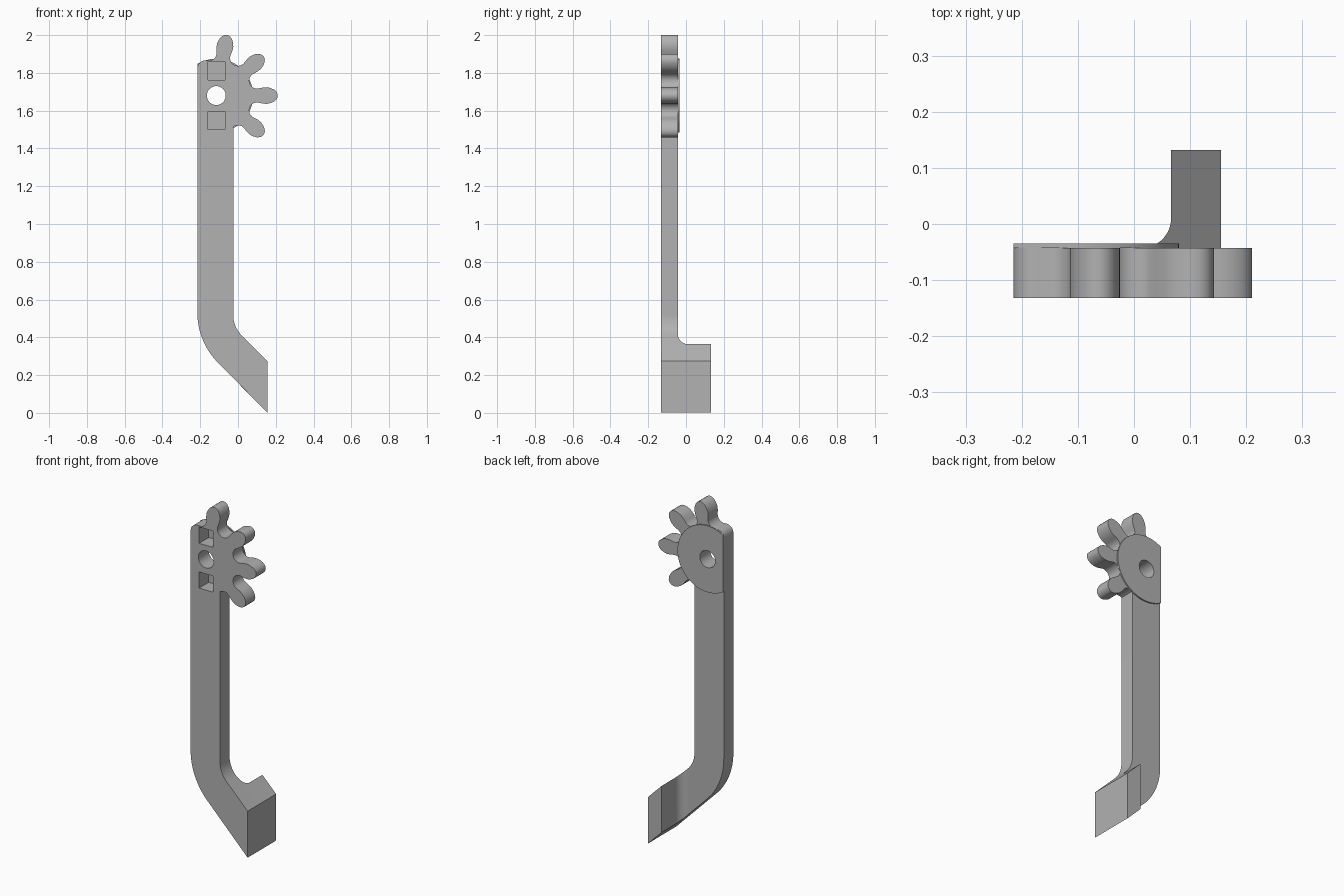
import bpy, bmesh
from math import sin, cos, tan, radians, acos, degrees
from mathutils import Vector

cube = bpy.data.objects.get("Cube")
if cube:
    bpy.data.objects.remove(cube)

GREY = (0.445, 0.445, 0.445, 1)
mat = bpy.data.materials.new("plain grey")
mat.use_nodes = True
mat.diffuse_color = GREY
mat.node_tree.nodes["Principled BSDF"].inputs["Base Color"].default_value = GREY

HUB = Vector((-0.115, 1.68))          # gear centre, in x and z
LEFT, RIGHT, END = -0.215, -0.025, 0.155
FRONT, BACK, DISC_BACK = -0.132, -0.043, -0.035


def arc(center, radius, start, end, steps=12):
    """Points on an arc, angles in degrees."""
    angles = [radians(start + (end - start) * i / steps) for i in range(steps + 1)]
    return [Vector((center[0] + radius * cos(a), center[1] + radius * sin(a))) for a in angles]


def finish(obj):
    obj.data.materials.clear()
    obj.data.materials.append(mat)
    bpy.ops.object.select_all(action="DESELECT")
    obj.select_set(True)
    bpy.context.view_layer.objects.active = obj
    bpy.ops.object.shade_smooth_by_angle(angle=radians(30))


def plate(name, loops, y0, y1):
    """Extrude filled x-z outlines (the later loops are holes) from y0 to y1."""
    curve = bpy.data.curves.new(name, "CURVE")
    curve.dimensions, curve.fill_mode = "2D", "BOTH"
    curve.extrude = (y1 - y0) / 2
    for loop in loops:
        spline = curve.splines.new("POLY")
        spline.points.add(len(loop) - 1)
        spline.use_cyclic_u = True
        for point, p in zip(spline.points, loop):
            point.co = (p[0], p[1], 0, 1)
    temp = bpy.data.objects.new(name + "_outline", curve)
    bpy.context.collection.objects.link(temp)
    bpy.context.view_layer.update()
    mesh = bpy.data.meshes.new_from_object(temp.evaluated_get(bpy.context.evaluated_depsgraph_get()))
    bpy.data.objects.remove(temp)
    bm = bmesh.new()
    bm.from_mesh(mesh)
    bmesh.ops.remove_doubles(bm, verts=bm.verts, dist=1e-5)
    for v in bm.verts:
        x, z, depth = v.co
        v.co = (x, (y0 + y1) / 2 - depth, z)
    bmesh.ops.recalc_face_normals(bm, faces=bm.faces)
    bm.to_mesh(mesh)
    bm.free()
    obj = bpy.data.objects.new(name, mesh)
    bpy.context.collection.objects.link(obj)
    finish(obj)


# Gear edge: rounded valleys between bulging teeth
def valley(angle):
    a = radians(angle)
    return arc(HUB + 0.23 * Vector((cos(a), sin(a))), 0.042, angle - 90, angle - 270)


def tooth(angle):
    a = radians(angle)
    along, side = Vector((cos(a), sin(a))), Vector((-sin(a), cos(a)))
    half = [(0.25, 0.043), (0.27, 0.044), (0.29, 0.039), (0.307, 0.031), (0.319, 0.02), (0.325, 0.007)]
    return ([HUB + along * r - side * w for r, w in half]
            + [HUB + along * r + side * w for r, w in reversed(half)])


gear = [Vector((RIGHT, 1.515))] + [p for p in valley(-60) if p.x > RIGHT + 0.002]
for angle in (-40, 0, 40, 80):
    gear += tooth(angle)
    gear += [p for p in valley(angle + 20) if p.x > -0.158]


# Arm outline: rounded top corner, straight shaft, bend to a 45 degree toe
def bend(x, corner_z, radius, steps=16):
    start_z = corner_z + radius * tan(radians(22.5))
    return arc((x + radius, start_z), radius, 180, 225, steps)


outline = gear + arc((LEFT + 0.042, 1.824), 0.042, 90, 180, 8)
outline += bend(LEFT, 0.375, 0.375)
outline += [(END, 0.002), (END, 0.275)]
outline += reversed(bend(RIGHT, 0.455, 0.15))

hole = arc(HUB, 0.05, 0, 350, 35)
pockets = [[(-0.16, z0), (-0.07, z0), (-0.07, z1), (-0.16, z1)]
           for z0, z1 in ((1.5, 1.595), (1.763, 1.859))]
plate("gear_arm", [outline, hole] + pockets, FRONT, BACK)

# Thin bearing disc on the back, cut flush with the arm edge
cut = degrees(acos((LEFT - HUB.x) / 0.195))
plate("back_disc", [arc(HUB, 0.195, -cut, cut, 48), hole], BACK, DISC_BACK)

# Foot: plan profile with a fillet, swept between the two sloping toe planes
plan = [(END, BACK), (END, 0.132), (0.066, 0.132)]
plan += arc((0.013, BACK + 0.053), 0.053, 0, -90)
bm = bmesh.new()
low = [bm.verts.new((x, y, 0.157 - x)) for x, y in plan]
high = [bm.verts.new((x, y, 0.43 - x)) for x, y in plan]
bm.faces.new(reversed(low))
bm.faces.new(high)
for i in range(len(plan)):
    j = (i + 1) % len(plan)
    bm.faces.new((low[i], low[j], high[j], high[i]))
bmesh.ops.recalc_face_normals(bm, faces=bm.faces)
mesh = bpy.data.meshes.new("foot")
bm.to_mesh(mesh)
bm.free()
foot = bpy.data.objects.new("foot", mesh)
bpy.context.collection.objects.link(foot)
finish(foot)
